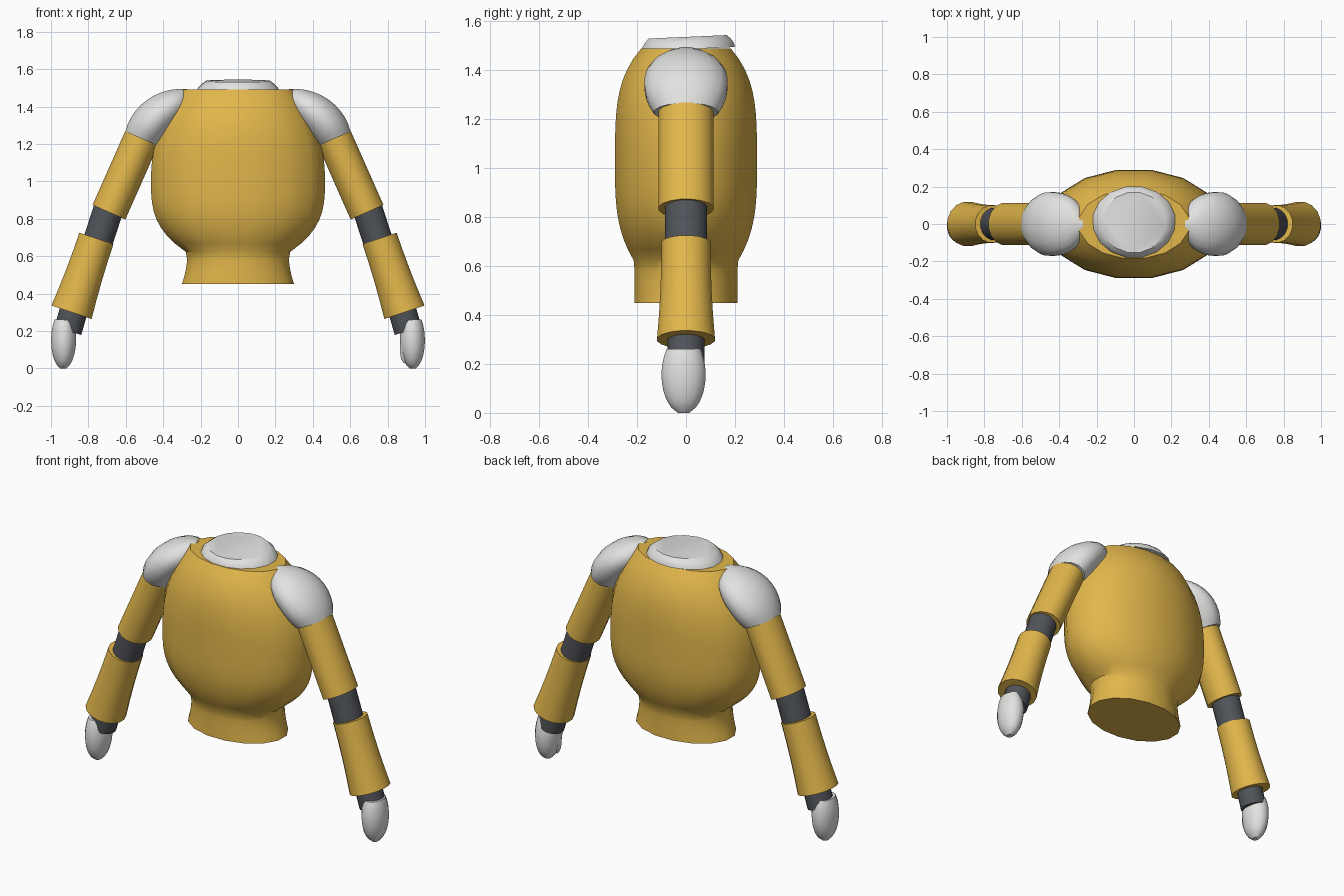
import bpy, bmesh, math
from mathutils import Vector

cube = bpy.data.objects.get("Cube")
if cube:
    bpy.data.objects.remove(cube, do_unlink=True)


def material(name, colour):
    mat = bpy.data.materials.new(name)
    mat.use_nodes = True
    mat.diffuse_color = (*colour, 1)
    bsdf = mat.node_tree.nodes["Principled BSDF"]
    bsdf.inputs["Base Color"].default_value = (*colour, 1)
    bsdf.inputs["Roughness"].default_value = 0.7
    return mat


gold = material("golden yellow", (0.76, 0.47, 0.07))
white = material("off white", (0.76, 0.76, 0.75))
grey = material("dark grey", (0.08, 0.087, 0.1))


def loft(name, mat, ring_at, steps, side=1, sides=16):
    """Skin oval rings; ring_at(t) gives the outer point, inner point and depth."""
    bm = bmesh.new()
    rings = []
    grow = 1 / math.cos(math.pi / sides)
    for step in range(steps + 1):
        outer, inner, depth = ring_at(step / steps)
        centre = (outer + inner) / 2
        across = (outer - inner) / 2 * grow
        along = Vector((0, depth * grow, 0))
        ring = []
        for k in range(sides):
            angle = math.tau * (k + 0.5) / sides
            point = centre + across * math.cos(angle) + along * math.sin(angle)
            point.x *= side
            ring.append(bm.verts.new(point))
        rings.append(ring)
    for low, high in zip(rings, rings[1:]):
        for k in range(sides):
            n = (k + 1) % sides
            bm.faces.new((low[k], low[n], high[n], high[k]))
    bm.faces.new(rings[0])
    bm.faces.new(rings[-1])
    bmesh.ops.recalc_face_normals(bm, faces=bm.faces)
    mesh = bpy.data.meshes.new(name)
    bm.to_mesh(mesh)
    bm.free()
    mesh.materials.append(mat)
    obj = bpy.data.objects.new(name, mesh)
    bpy.context.collection.objects.link(obj)
    bpy.ops.object.select_all(action='DESELECT')
    obj.select_set(True)
    bpy.context.view_layer.objects.active = obj
    bpy.ops.object.shade_smooth_by_angle(angle=math.radians(40))
    return obj


def straight(t):
    return 1


def dome(t):
    """Rounded swelling, widest before the middle and nearly closed at the end."""
    return math.sqrt(1 - ((t - 0.4) / 0.62) ** 2)


def flare(t):
    """Sleeve that opens towards the cuff."""
    return 1 + 0.18 * t * t


def tube(name, mat, start, end, width, depth, side, shape=straight, steps=4):
    """Oval tube between two (x, z) points, its size following shape(t)."""
    first = Vector((start[0], 0, start[1]))
    last = Vector((end[0], 0, end[1]))
    axis = (last - first).normalized()
    across = Vector((-axis.z, 0, axis.x)) * width

    def ring_at(t):
        centre = first.lerp(last, t)
        size = shape(t)
        return centre + across * size, centre - across * size, depth * size

    return loft(name, mat, ring_at, steps, side)


def torso_ring(t):
    """Flared waist below, then a barrel chest that narrows to both ends."""
    z = 0.45 + 1.04 * t
    if z > 1:
        u = (z - 1) / 0.49
        width = 0.465 * (1 - 0.37 * u ** 2.3)
        depth = 0.29 * (1 - 0.37 * u ** 4)
    elif z > 0.62:
        u = (1 - z) / 0.38
        width = 0.465 * (1 - 0.41 * u ** 3)
        depth = 0.29 * (1 - 0.27 * u ** 3)
    else:
        u = (0.62 - z) / 0.17
        width = 0.27 + 0.03 * u * u
        depth = 0.21
    return Vector((width, 0, z)), Vector((-width, 0, z)), depth


def collar_ring(t):
    width = 0.22 - 0.05 * t ** 1.5
    z = 0.05 * t
    return Vector((width, 0, z)), Vector((-width, 0, z)), width - 0.03 + 0.02 * t


def shoulder_ring(t):
    """Outer edge follows an arc over the joint, inner edge runs up the armpit."""
    angle = math.radians(13 + 82 * t)
    outer = Vector((0.3 + 0.31 * math.cos(angle), 0, 1.2 + 0.295 * math.sin(angle)))
    inner = Vector((0.43, 0, 1.19)).lerp(Vector((0.25, 0, 1.4)), t)
    return outer, inner, 0.17 * dome(t)


# Torso and tipped neck collar
loft("torso", gold, torso_ring, steps=24)
collar = loft("neck_collar", white, collar_ring, steps=3)
collar.location = (0, 0.01, 1.487)
collar.rotation_euler.x = math.radians(2.5)

# Arms
for side, label in ((1, "left_"), (-1, "right_")):
    loft(label + "shoulder_cap", white, shoulder_ring, 10, side)
    tube(label + "upper_arm", gold, (0.515, 1.23), (0.69, 0.835), 0.096, 0.112, side)
    tube(label + "elbow", grey, (0.69, 0.86), (0.755, 0.66), 0.08, 0.086, side)
    tube(label + "forearm", gold, (0.757, 0.695), (0.89, 0.3), 0.096, 0.1, side, flare)
    tube(label + "wrist", grey, (0.875, 0.32), (0.91, 0.2), 0.075, 0.075, side)
    hand = tube(label + "hand", white, (0.93, 0.26), (0.935, 0), 0.067, 0.09, side, dome, 12)
    hand.location.y = -0.01

# Thumb tip resting against the left palm
thumb = tube("left_thumb", white, (0.89, 0.15), (0.89, 0.03), 0.024, 0.025, 1, dome, 6)
thumb.location.y = -0.03
